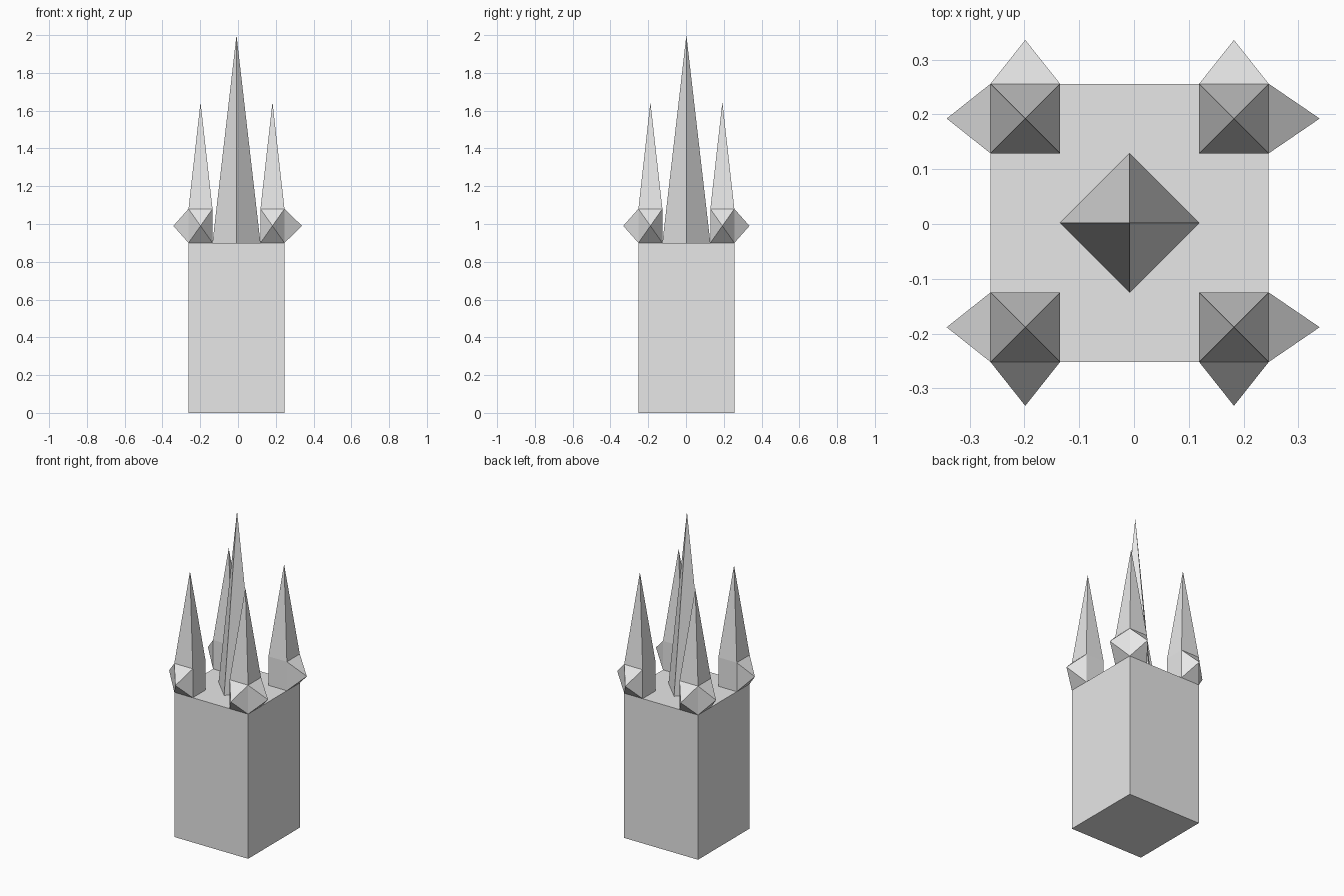
import bpy
import bmesh
from mathutils import Vector, Matrix

old = bpy.data.objects.get("Cube")
if old:
    bpy.data.objects.remove(old, do_unlink=True)

# Single plain grey
grey = bpy.data.materials.new("plain grey")
grey.use_nodes = True
colour = (0.8, 0.8, 0.8, 1.0)
grey.diffuse_color = colour
grey.node_tree.nodes["Principled BSDF"].inputs["Base Color"].default_value = colour

CX, CY = -0.008, 0.002      # tower axis
HALF = 0.254                # tower half width
TOWER_TOP = 0.9
BLOCK, BLOCK_H = 0.127, 0.18


def finish(bm, name):
    bmesh.ops.recalc_face_normals(bm, faces=bm.faces)
    mesh = bpy.data.meshes.new(name)
    bm.to_mesh(mesh)
    bm.free()
    mesh.materials.append(grey)
    obj = bpy.data.objects.new(name, mesh)
    bpy.context.collection.objects.link(obj)
    return obj


def box(centre, size):
    bm = bmesh.new()
    bmesh.ops.create_cube(bm, size=1, matrix=Matrix.Translation(centre) @ Matrix.Diagonal((*size, 1)))
    return bm


def pull_point(bm, direction, length):
    """Turn the face looking along direction into a pyramid of the given length."""
    direction = Vector(direction)
    bm.normal_update()
    face = max(bm.faces, key=lambda f: f.normal.dot(direction))
    tip = bmesh.ops.poke(bm, faces=[face])["verts"][0]
    tip.co += direction * length


# Tower body
finish(box((CX, CY, TOWER_TOP / 2), (2 * HALF, 2 * HALF, TOWER_TOP)), "tower_body")

# Corner turrets: a block with a tall spire and two outward points
offset = HALF - BLOCK / 2
for sx, side in ((-1, "right"), (1, "left")):
    for sy, end in ((-1, "front"), (1, "back")):
        centre = (CX + sx * offset, CY + sy * offset, TOWER_TOP + BLOCK_H / 2)
        turret = box(centre, (BLOCK, BLOCK, BLOCK_H))
        pull_point(turret, (sx, 0, 0), 0.093 if sx > 0 else 0.08)
        pull_point(turret, (0, sy, 0), 0.08)
        pull_point(turret, (0, 0, 1), 0.565)
        finish(turret, f"turret_{end}_{side}")

# Central spire, turned with its corners along the axes
spire = bmesh.new()
height = 2 - TOWER_TOP
bmesh.ops.create_cone(spire, cap_ends=True, segments=4, radius1=0.127, radius2=0, depth=height,
                      matrix=Matrix.Translation((CX, CY, TOWER_TOP + height / 2)))
bmesh.ops.remove_doubles(spire, verts=spire.verts, dist=0.0001)
finish(spire, "central_spire")
